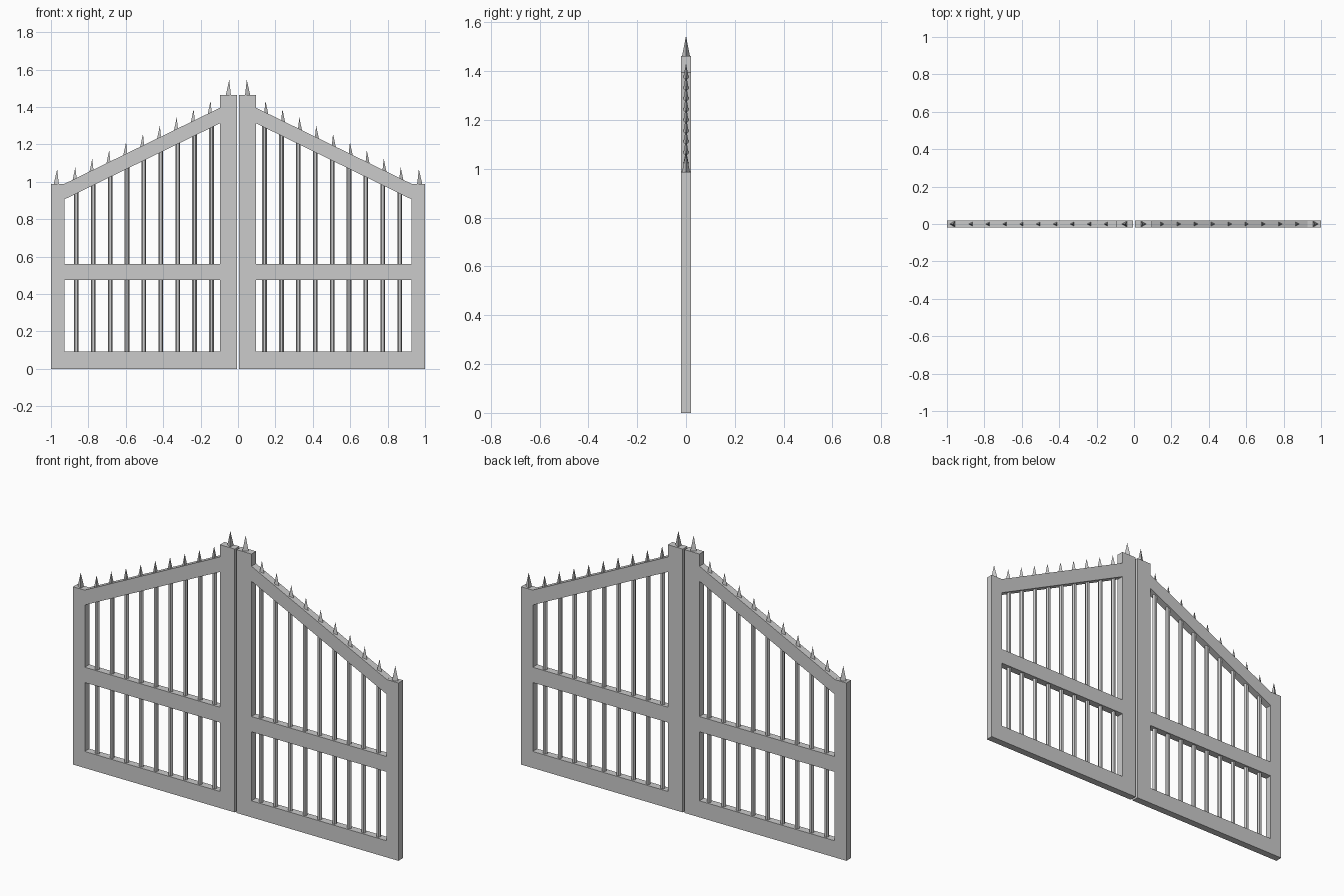
import bpy, bmesh
from math import cos, sin, pi

if "Cube" in bpy.data.objects:
    bpy.data.objects.remove(bpy.data.objects["Cube"])

D = 0.02  # half thickness of the frame


def finish(name, bm):
    bmesh.ops.recalc_face_normals(bm, faces=bm.faces)
    me = bpy.data.meshes.new(name)
    bm.to_mesh(me)
    bm.free()
    ob = bpy.data.objects.new(name, me)
    bpy.context.collection.objects.link(ob)
    return ob


def slab(name, side, outline):
    """Extrude an x-z outline through the gate thickness."""
    bm = bmesh.new()
    face = bm.faces.new([bm.verts.new((side * x, -D, z)) for x, z in outline])
    ext = bmesh.ops.extrude_face_region(bm, geom=[face])
    moved = [v for v in ext["geom"] if isinstance(v, bmesh.types.BMVert)]
    bmesh.ops.translate(bm, verts=moved, vec=(0, 2 * D, 0))
    return finish(name, bm)


def rect(x0, x1, z0, z1):
    return [(x0, z0), (x1, z0), (x1, z1), (x0, z1)]


def prism(name, side, x, z0, z1, r, n, pointed=False):
    """Upright n-sided bar or pyramid, first corner facing outwards."""
    bm = bmesh.new()
    ring = [(side * (x + r * cos(2 * pi * i / n)), r * sin(2 * pi * i / n))
            for i in range(n)]
    low = [bm.verts.new((a, b, z0)) for a, b in ring]
    bm.faces.new(low)
    if pointed:
        tip = bm.verts.new((side * x, 0, z1))
        high = [tip] * n
    else:
        high = [bm.verts.new((a, b, z1)) for a, b in ring]
        bm.faces.new(high)
    for i in range(n):
        j = (i + 1) % n
        corners = [low[i], low[j], high[j]]
        if not pointed:
            corners.append(high[i])
        bm.faces.new(corners)
    return finish(name, bm)


def rail_top(x):
    return 1.395 - (x - 0.097) * 0.489


XI, XO = 0.097, 0.928  # inner faces of the two stiles

for side, label in ((-1, "left"), (1, "right")):
    # frame
    slab(f"{label}_inner_post", side, rect(0.006, XI, 0, 1.463))
    slab(f"{label}_outer_post", side, rect(XO, 1.0, 0, 0.988))
    slab(f"{label}_bottom_rail", side, rect(XI, XO, 0, 0.092))
    slab(f"{label}_middle_rail", side, rect(XI, XO, 0.475, 0.56))
    slab(f"{label}_sloping_rail", side,
         [(XI, rail_top(XI) - 0.083), (XO, rail_top(XO) - 0.083),
          (XO, rail_top(XO)), (XI, rail_top(XI))])
    # bars with their spikes
    for i in range(9):
        x = 0.142 + 0.0903 * i
        prism(f"{label}_bar_{i + 1}", side, x, 0.085, rail_top(x) - 0.05, 0.0125, 6)
        xs = x + 0.005
        tip = rail_top(xs) + 0.062
        prism(f"{label}_spike_{i + 1}", side, xs, tip - 0.09, tip, 0.019, 3, True)
    # post spikes
    prism(f"{label}_inner_post_spike", side, 0.047, 1.46, 1.545, 0.019, 3, True)
    prism(f"{label}_outer_post_spike", side, 0.967, 0.985, 1.067, 0.019, 3, True)
